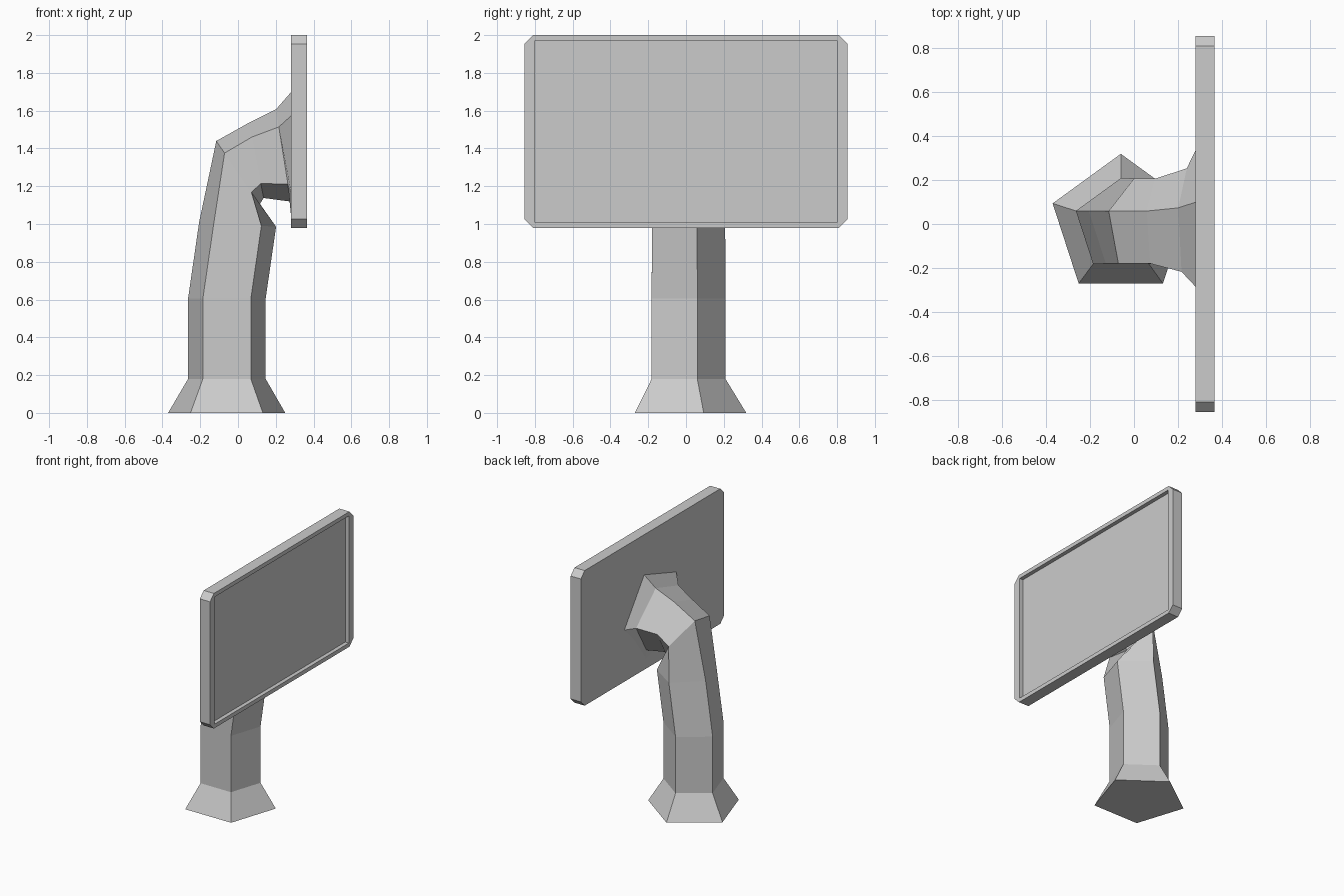
import bpy, bmesh
from math import cos, sin, radians

if "Cube" in bpy.data.objects:
    bpy.data.objects.remove(bpy.data.objects["Cube"])


def finish(bm, name):
    bmesh.ops.recalc_face_normals(bm, faces=bm.faces)
    mesh = bpy.data.meshes.new(name)
    bm.to_mesh(mesh)
    bm.free()
    obj = bpy.data.objects.new(name, mesh)
    bpy.context.collection.objects.link(obj)
    return obj


# Five-sided stand: rings of (centre x, centre z, radius, tilt in degrees)
SECTIONS = [
    (-0.06, 0.0, 0.326, 0),
    (-0.059, 0.18, 0.216, 0),
    (-0.059, 0.605, 0.216, 0),
    (-0.002, 0.998, 0.2145, 3.5),
    (0.0, 1.272, 0.2135, 55.5),
    (0.097, 1.337, 0.2135, 79),
    (0.24, 1.363, 0.26, 81),
    (0.281, 1.37, 0.345, 90),
]
SIDES = 5
bm = bmesh.new()
rings = []
for cx, cz, r, tilt in SECTIONS:
    t = radians(tilt)
    ring = []
    for i in range(SIDES):
        a = radians(90 + i * 360 / SIDES)
        u, v = r * cos(a), r * sin(a)
        ring.append(bm.verts.new((cx + u * cos(t), v - 0.007, cz - u * sin(t))))
    rings.append(ring)
for lo, hi in zip(rings, rings[1:]):
    for i in range(SIDES):
        j = (i + 1) % SIDES
        bm.faces.new((lo[i], lo[j], hi[j], hi[i]))
bm.faces.new(rings[0])
bm.faces.new(rings[-1])
finish(bm, "stand")

# Screen: chamfered slab with a recessed display panel
BACK, FRONT, RECESS = 0.28, 0.365, 0.03
HALF_W, LOW, HIGH, CUT = 0.855, 0.98, 2.0, 0.046
bm = bmesh.new()
bmesh.ops.create_cube(bm, size=1)
for v in bm.verts:
    v.co.x = FRONT if v.co.x > 0 else BACK
    v.co.y = HALF_W if v.co.y > 0 else -HALF_W
    v.co.z = HIGH if v.co.z > 0 else LOW
corners = [e for e in bm.edges
           if abs(e.verts[0].co.x - e.verts[1].co.x) > 0.01]
bmesh.ops.bevel(bm, geom=corners, offset=CUT, segments=1, affect='EDGES')
body = finish(bm, "screen_housing")

# Box that cuts the display recess
bpy.ops.mesh.primitive_cube_add(size=1, location=(FRONT + 0.1 - RECESS, 0, 1.49))
cutter = bpy.context.object
cutter.name = "recess_cutter"
cutter.scale = (0.2, 1.604, 0.96)
cutter.hide_render = True
cutter.display_type = 'WIRE'
mod = body.modifiers.new("display_recess", 'BOOLEAN')
mod.operation = 'DIFFERENCE'
mod.solver = 'EXACT'
mod.object = cutter
